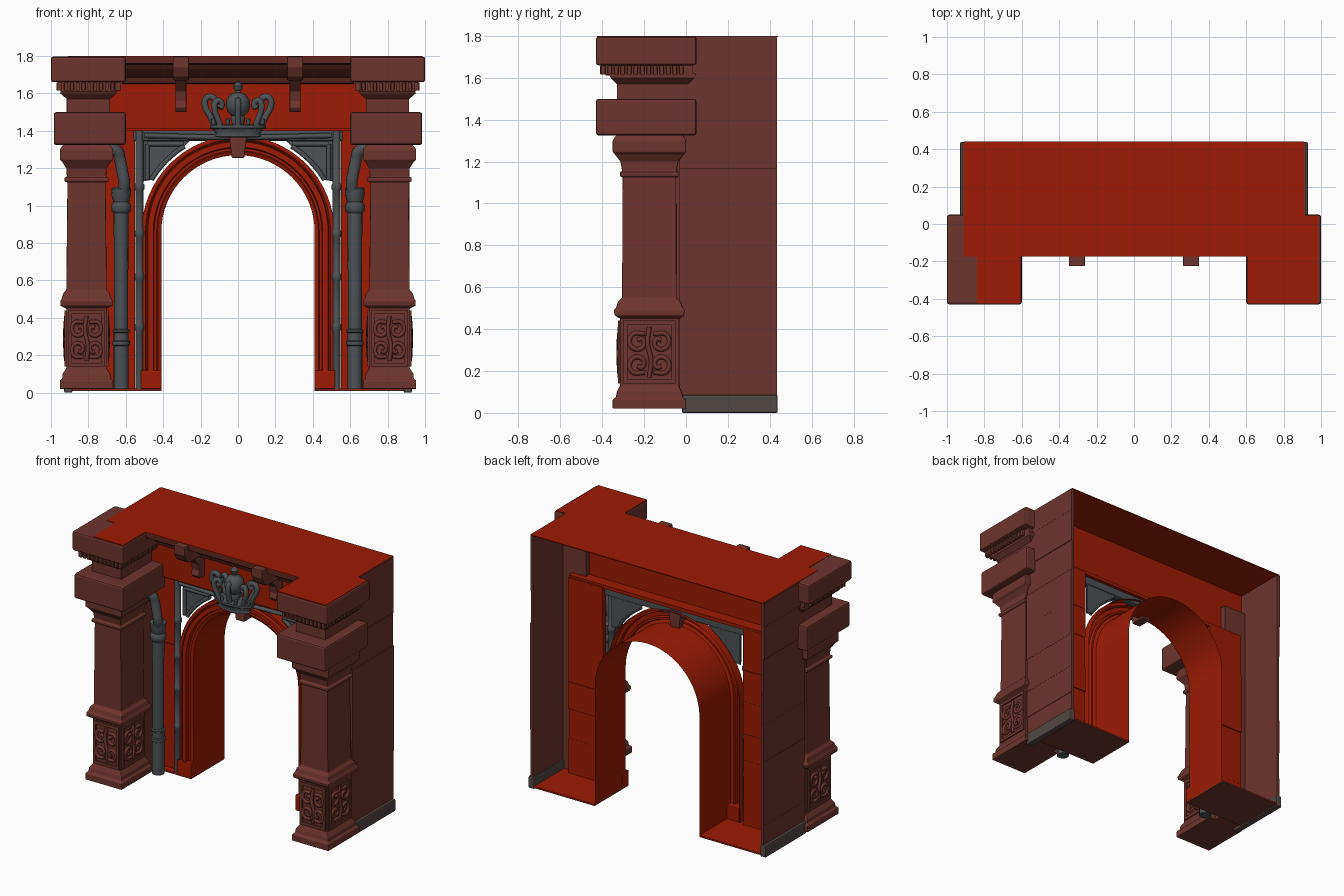
import bpy, bmesh, math, random
from mathutils import Vector

if "Cube" in bpy.data.objects:
    bpy.data.objects.remove(bpy.data.objects["Cube"])
random.seed(4)

def material(name, r, g, b):
    m = bpy.data.materials.new(name)
    m.diffuse_color = (r, g, b, 1)
    m.use_nodes = True
    m.node_tree.nodes["Principled BSDF"].inputs["Base Color"].default_value = m.diffuse_color
    return m

RED = material("bright red stone", 0.34, 0.011, 0.001)
BROWN = material("brown stone", 0.155, 0.035, 0.026)
DARK = material("dark cornice brown", 0.11, 0.022, 0.014)
GREY = material("grey metal", 0.074, 0.084, 0.09)
SKIRT = material("grey brown skirting", 0.085, 0.065, 0.058)

def finish(name, bm, mat, bevel=0, smooth=False):
    bmesh.ops.recalc_face_normals(bm, faces=bm.faces[:])
    me = bpy.data.meshes.new(name)
    bm.to_mesh(me)
    bm.free()
    ob = bpy.data.objects.new(name, me)
    bpy.context.collection.objects.link(ob)
    me.materials.append(mat)
    if bevel:
        md = ob.modifiers.new("soft_edges", 'BEVEL')
        md.width, md.segments, md.limit_method = bevel, 2, 'ANGLE'
    if smooth:
        bpy.ops.object.select_all(action='DESELECT')
        ob.select_set(True)
        bpy.context.view_layer.objects.active = ob
        bpy.ops.object.shade_smooth_by_angle(angle=math.radians(40))
    return ob

def rings(bm, loops, closed=True, caps=True):
    vs = [[bm.verts.new(p) for p in lp] for lp in loops]
    n = len(vs[0])
    for a, b in zip(vs, vs[1:]):
        for i in range(n if closed else n - 1):
            j = (i + 1) % n
            bm.faces.new((a[i], a[j], b[j], b[i]))
    if caps:
        bm.faces.new(vs[0])
        bm.faces.new(vs[-1])

def rect(x0, x1, y0, y1, z):
    return [(x0, y0, z), (x1, y0, z), (x1, y1, z), (x0, y1, z)]

def boxes(name, items, mat, bevel=0):
    bm = bmesh.new()
    for x0, x1, y0, y1, z0, z1 in items:
        rings(bm, [rect(x0, x1, y0, y1, z0), rect(x0, x1, y0, y1, z1)])
    return finish(name, bm, mat, bevel)

def loft(name, cx, cy, secs, mat, bevel=0):
    bm = bmesh.new()
    rings(bm, [rect(cx - a, cx + a, cy - b, cy + b, z) for z, a, b in secs])
    return finish(name, bm, mat, bevel)

def lathe(name, cx, cy, prof, mat, sy=1, n=16):
    bm = bmesh.new()
    ang = [2 * math.pi * i / n for i in range(n)]
    rings(bm, [[(cx + r * math.cos(t), cy + sy * r * math.sin(t), z) for t in ang] for r, z in prof])
    return finish(name, bm, mat, 0, True)

def prism(name, pts, a0, a1, mat, axis='y', bevel=0):
    bm = bmesh.new()
    put = (lambda p, a: (p[0], a, p[1])) if axis == 'y' else (lambda p, a: (a, p[0], p[1]))
    rings(bm, [[put(p, a) for p in pts] for a in (a0, a1)])
    return finish(name, bm, mat, bevel)

def tubes(name, paths, r, mat):
    cu = bpy.data.curves.new(name, 'CURVE')
    cu.dimensions, cu.bevel_depth, cu.bevel_resolution = '3D', r, 2
    cu.use_fill_caps, cu.resolution_u = True, 5
    for path in paths:
        sp = cu.splines.new('BEZIER')
        sp.bezier_points.add(len(path) - 1)
        for bp, p in zip(sp.bezier_points, path):
            bp.co = p
            bp.handle_left_type = bp.handle_right_type = 'AUTO'
    ob = bpy.data.objects.new(name, cu)
    bpy.context.collection.objects.link(ob)
    cu.materials.append(mat)
    bpy.ops.object.select_all(action='DESELECT')
    ob.select_set(True)
    bpy.context.view_layer.objects.active = ob
    bpy.ops.object.convert(target='MESH')

# arch moulding and tunnel: one open profile swept along legs and half circle
R, CZ = 0.41, 0.86
prof = [(0, .435), (0, .09), (.02, .08), (.025, .09), (.038, .09), (.043, .065), (.072, .065),
        (.077, .085), (.085, .075), (.105, .075), (.105, .14)]
path = [(1, 0, .02)] + [(math.cos(math.pi * i / 32), math.sin(math.pi * i / 32), CZ) for i in range(33)] + [(-1, 0, .02)]
bm = bmesh.new()
rings(bm, [[((R + d) * c, y, z + (R + d) * s) for d, y in prof] for c, s, z in path], False, False)
finish("arch_tunnel", bm, RED, 0, True)
prism("keystone", [(-.033, 1.255), (.033, 1.255), (.05, 1.38), (-.05, 1.38)], .02, .13, BROWN, bevel=.006)

# top slab, frieze, cornice
boxes("roof_slab", [(-.91, .91, -.175, .44, 1.794, 1.8)], RED)
boxes("frieze", [(-.9, .9, .02, .06, 1.41, 1.795)], RED)
boxes("frieze_ledge", [(-.82, .82, .03, .14, 1.4, 1.425)], RED)
prism("cornice", [(.03, 1.65), (-.03, 1.655), (-.04, 1.685), (-.075, 1.70), (-.11, 1.73), (-.13, 1.755),
                  (-.175, 1.76), (-.175, 1.795), (.03, 1.795)], -.62, .62, DARK, 'x')
boxes("lintel", [(-.56, .56, .075, .12, 1.345, 1.402)], GREY, .008)
tubes("lintel_rod", [[(-.5, .06, 1.375), (0, .06, 1.365), (.5, .06, 1.375)]], .014, GREY)

def courses(z0, z1, seams):
    zs = [z0] + seams + [z1]
    return list(zip(zs, zs[1:]))

for s in (-1, 1):
    side = "right_" if s > 0 else "left_"
    # stone side wall with courses
    boxes(side + "side_wall", [(s * .893, s * (.912 + random.uniform(-.003, .007)), -.03, .435, a, b)
          for a, b in courses(.08, 1.797, [.22, .42, .67, .93, 1.17, 1.4, 1.63])], BROWN)
    boxes(side + "skirting", [(s * .885, s * .93, -.02, .438, 0, .085)], SKIRT, .008)
    boxes(side + "floor", [(s * .41, s * .92, .06, .437, .016, .022)], RED)
    boxes(side + "floor_underside", [(s * .41, s * .92, .06, .437, .01, .016)], BROWN)
    # red wall behind the pipes
    boxes(side + "back_wall", [(s * .55, s * .82, .10 + random.uniform(0, .012), .14 + random.uniform(0, .01), a, b)
          for a, b in courses(.02, 1.41, [.27, .48, .67, .9, 1.12])], RED)
    boxes(side + "arch_base", [(s * .408, s * .52, .055, .13, .02, .12)], RED, .006)
    boxes(side + "pilaster", [(s * .715, s * .895, -.06, .1, .02, 1.64)], BROWN)
    # column
    cx, cy = s * .81, -.175
    loft(side + "column", cx, cy, [(.02, .143, .175), (.065, .143, .175), (.075, .13, .16), (.1, .128, .155),
         (.13, .108, .14), (.45, .108, .14), (.465, .14, .165), (.49, .14, .17), (.505, .132, .158),
         (.53, .125, .15), (.55, .108, .13), (1.125, .102, .128), (1.13, .118, .14), (1.15, .118, .14),
         (1.155, .105, .13), (1.2, .108, .138), (1.235, .13, .165), (1.245, .143, .175), (1.3, .143, .175),
         (1.325, .125, .16)], BROWN, .004)
    boxes(side + "impost_block", [(s * .6, s * .985, -.43, .05, 1.325, 1.5)], BROWN, .012)
    loft(side + "column_neck", s * .8, -.16, [(1.49, .115, .17), (1.57, .115, .17), (1.6, .15, .2), (1.62, .15, .21)], BROWN)
    boxes(side + "dentil_bed", [(s * .645, s * .95, -.385, .03, 1.61, 1.67)], BROWN)
    teeth = [(s * (.63 + .031 * i), s * (.65 + .031 * i), -.41, -.37, 1.615, 1.66) for i in range(11)]
    for i in range(13):
        y = -.405 + .031 * i
        teeth += [(s * .94, s * .97, y, y + .02, 1.615, 1.66), (s * .625, s * .655, y, y + .02, 1.615, 1.66)]
    boxes(side + "dentils", teeth, BROWN, .004)
    boxes(side + "cap_block", [(s * .6, s * 1.0, -.43, .05, 1.66, 1.797)], BROWN, .012)
    boxes(side + "cap_cover", [(s * .603, s * (.985 if s > 0 else .84), -.425, .045, 1.795, 1.8)], RED)
    # carved pedestal panels: front, outer and inner
    faces = [(.1, lambda u, z, d: (cx + u, cy - .14 - d, z)),
             (.125, lambda u, z, d: (cx + .108 + d, cy + u, z)),
             (.125, lambda u, z, d: (cx - .108 - d, cy + u, z))]
    frames, scrolls = [], []
    for w, put in faces:
        for u0, u1, z0, z1 in [(-w, w, .14, .16), (-w, w, .42, .44), (-w, -w + .02, .14, .44), (w - .02, w, .14, .44)]:
            a, b = put(u0, z0, -.01), put(u1, z1, .009)
            frames.append((a[0], b[0], a[1], b[1], z0, z1))
        scrolls.append([put(0, .17, 0), put(.008, .25, .006), put(-.008, .33, .006), put(0, .41, 0)])
        for m in (-1, 1):
            for zc, f in ((.23, 1), (.34, -1)):
                scrolls.append([put(m * (w * .42 + r * w * .36 * math.cos(t)), zc + f * r * .045 * math.sin(t), .003)
                                for r, t in ((1.1, 4.0), (1, 5.5), (.9, 7.0), (.75, 8.5), (.5, 10), (.2, 11.5))])
    boxes(side + "pedestal_frames", frames, BROWN)
    tubes(side + "pedestal_scrolls", scrolls, .011, BROWN)
    # console bracket under the cornice
    x = s * .305
    prism(side + "bracket_head", [(.03, 1.67), (-.17, 1.67), (-.2, 1.69), (-.225, 1.74), (-.225, 1.797), (.03, 1.797)],
          x - .043, x + .043, BROWN, 'x', .006)
    prism(side + "bracket_tail", [(.03, 1.5), (-.03, 1.5), (-.05, 1.525), (-.04, 1.56), (-.05, 1.61), (-.12, 1.68), (.03, 1.68)],
          x - .03, x + .03, BROWN, 'x', .006)
    # thin pipe with knots
    thin = [(.022, .02)]
    for z in (.35, .62, .85, 1.1):
        thin += [(.021, z - .02), (.026, z - .012), (.026, z + .012), (.021, z + .02)]
    lathe(side + "thin_pipe", s * .527, .08, thin + [(.021, 1.41)], GREY, n=12)
    # thick drain pipe, funnel and bent feed pipe
    lathe(side + "drain_pipe", s * .625, 0, [(.04, .02), (.04, .25), (.047, .255), (.047, .275), (.04, .28), (.04, .32),
          (.047, .325), (.047, .335), (.038, .34), (.038, .62), (.04, .96), (.05, .97), (.053, 1.0), (.042, 1.02),
          (.05, 1.05), (.053, 1.09), (.035, 1.1)], GREY)
    tubes(side + "feed_pipe", [[(s * .62, 0, 1.04), (s * .608, -.03, 1.12), (s * .618, -.03, 1.18),
          (s * .632, -.03, 1.25), (s * .645, -.04, 1.29), (s * .7, -.05, 1.31)]], .033, GREY)
    # triangular spandrel plate with raised rim
    arc = [(s * .54 * math.cos(a), CZ + .54 * math.sin(a)) for a in [math.radians(31 + 3 * i) for i in range(10)]]
    prism(side + "spandrel", arc + [(s * .26, 1.345), (s * .505, 1.345), (s * .505, 1.13)], .105, .115, GREY)
    tubes(side + "spandrel_rim", [[(x, .095, z) for x, z in arc], [(s * .29, .095, 1.33), (s * .485, .095, 1.33)],
          [(s * .485, .095, 1.33), (s * .485, .095, 1.14)]], .013, GREY)

# crown ornament over the keystone
cy = -.04
lathe("crown_band", 0, cy, [(.10, 1.365), (.125, 1.37), (.12, 1.385), (.135, 1.41), (.15, 1.415), (.15, 1.43), (.12, 1.435)],
      GREY, .5, 24)
lathe("crown_orb", 0, cy, [(.03, 1.43), (.04, 1.47), (.035, 1.48), (.055, 1.5), (.066, 1.535), (.06, 1.57), (.04, 1.595),
      (.015, 1.605), (.013, 1.615), (.024, 1.625), (.026, 1.64), (.015, 1.655), (.003, 1.663)], GREY)
arms = []
for k in range(8):
    t = math.pi * k / 4
    c, q = math.cos(t), .4 * math.sin(t)
    tall = 0 if abs(c) > .9 else -.02
    arms.append([(r * c, cy + r * q, z + tall) for r, z in
                 ((.125, 1.43), (.15, 1.48), (.175, 1.53), (.172, 1.57), (.145, 1.582), (.122, 1.56), (.14, 1.54))])
tubes("crown_arms", arms, .017, GREY)
beads = [[(.14 * math.cos(math.pi * k / 8), cy - .068 * math.sin(math.pi * k / 8), 1.435),
          (.145 * math.cos(math.pi * k / 8), cy - .07 * math.sin(math.pi * k / 8), 1.465)] for k in range(1, 16, 2)]
tubes("crown_points", beads, .011, GREY)
